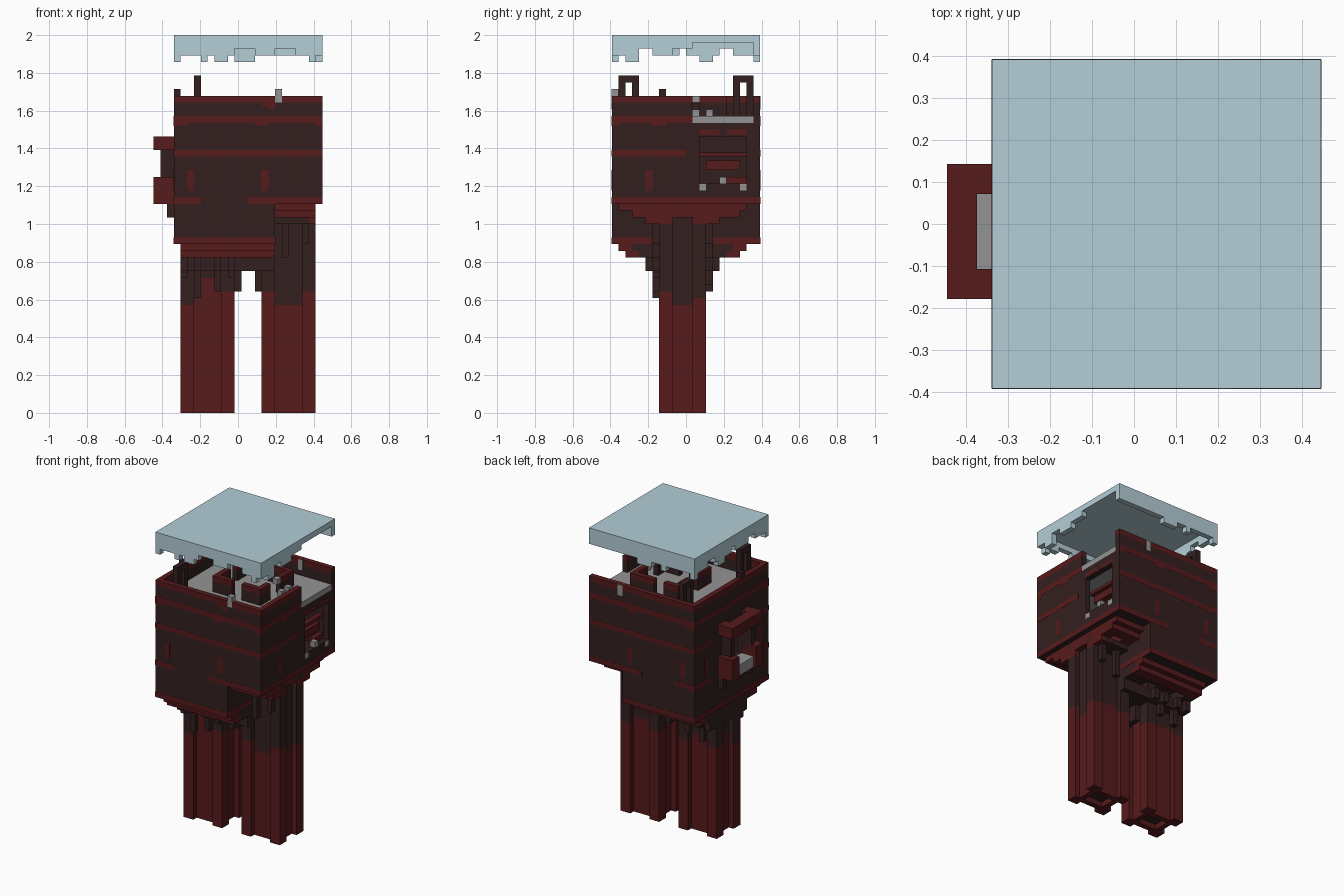
import bpy
import bmesh
from mathutils import Matrix, Vector

old_cube = bpy.data.objects.get("Cube")
if old_cube:
    bpy.data.objects.remove(old_cube, do_unlink=True)

# Everything sits on a block grid: x counted from the window side, y from the middle
UNIT = 1 / 28
CENTRE_X = 12.5
LEFT, RIGHT, STEP = 3, 25, 18
FRONT, BACK = -11, 11
GROUND, BELLY, LEDGE, ROOF, TOP = 0, 25, 31, 44, 47
PROUD = 0.03


def make_material(name, *srgb):
    linear = [((c / 255 + 0.055) / 1.055) ** 2.4 for c in srgb] + [1]
    material = bpy.data.materials.new(name)
    material.use_nodes = True
    material.diffuse_color = linear
    material.node_tree.nodes["Principled BSDF"].inputs["Base Color"].default_value = linear
    return material


dark = make_material("dark bark", 51, 31, 31)
red = make_material("deep red", 87, 27, 28)
grey = make_material("stone grey", 148, 148, 148)
pale = make_material("pale blue", 179, 205, 214)


def part(name, material, boxes):
    """One object made of grid boxes given as x, y and z ranges."""
    mesh = bpy.data.meshes.new(name)
    bm = bmesh.new()
    for x, y, z in boxes:
        low = Vector((x[0] - CENTRE_X, y[0], z[0])) * UNIT
        high = Vector((x[1] - CENTRE_X, y[1], z[1])) * UNIT
        place = Matrix.Translation((low + high) / 2) @ Matrix.Diagonal((*(high - low), 1))
        bmesh.ops.create_cube(bm, size=1, matrix=place)
    bm.to_mesh(mesh)
    bm.free()
    mesh.materials.append(material)
    obj = bpy.data.objects.new(name, mesh)
    bpy.context.collection.objects.link(obj)


def cell(start, length=1):
    return (start, start + length)


full_x, full_y = (LEFT, RIGHT), (FRONT, BACK)
inner_y = (FRONT + 1, BACK - 1)
front_row, back_row = cell(FRONT), cell(BACK - 1)
left_row, right_row = cell(LEFT), cell(RIGHT - 1)

# Front and back walls, with the lower part cut short over the outer leg
for side, row in (("front", front_row), ("back", back_row)):
    part(side + "_wall", dark, [
        (full_x, row, (LEDGE, TOP - 1)),
        ((LEFT, STEP), row, (BELLY, LEDGE)),
    ])
    part(side + "_wall_rim", red, [(full_x, row, (TOP - 1, TOP))])

# Side wall with the bay window opening
part("window_wall", dark, [
    (left_row, (FRONT + 1, -3), (BELLY, TOP - 1)),
    (left_row, (2, BACK - 1), (BELLY, TOP - 1)),
    (left_row, (-3, 2), (BELLY, 33)),
    (left_row, (-3, 2), (40, TOP - 1)),
])
part("window_wall_rim", red, [(left_row, inner_y, (TOP - 1, TOP))])

# Side wall with the broken opening at the rear
part("broken_wall", dark, [
    (right_row, (FRONT + 1, 1), (LEDGE, TOP - 1)),
    (right_row, (1, 2), (LEDGE, ROOF - 1)),
    (right_row, (9, BACK - 1), (LEDGE, ROOF - 1)),
    (right_row, (2, 9), (LEDGE, 34)),
    (right_row, (2, 9), (41, ROOF - 1)),
])
part("broken_wall_rim", red, [(right_row, (FRONT + 1, 1), (TOP - 1, TOP))])
part("lower_side_wall", dark, [(cell(STEP - 1), inner_y, (BELLY, LEDGE))])

# Floors
part("lower_floor", dark, [
    ((LEFT + 1, STEP - 1), inner_y, cell(BELLY)),
    ((STEP - 1, RIGHT - 1), inner_y, cell(LEDGE)),
])
part("roof_deck", grey, [
    ((LEFT + 1, RIGHT - 1), inner_y, (ROOF - 1, ROOF)),
    (right_row, (1, BACK - 1), (ROOF - 1, ROOF)),
])

# Bark stripes: start and end along the wall, then height range
common = [(0, 2, 42.5, 43), (2, 3, 33, 36), (0, 4, LEDGE, LEDGE + 1), (0, 22, 43, 44)]
long_stripes = common + [
    (12, 14, 42.5, 43), (21, 22, 42.5, 43), (0, 22, 38, 39),
    (11, 22, LEDGE, LEDGE + 1), (13, 14, 33, 36), (0, 15, BELLY, BELLY + 1),
]
window_stripes = common + [
    (0, 5, 38, 39), (17, 22, 38, 39), (18, 19, 33, 36),
    (17, 22, LEDGE, LEDGE + 1), (0, 22, BELLY, BELLY + 1),
]
broken_stripes = [
    (0, 12, 43, 44), (0, 1, 42.5, 43), (6, 8, 42.5, 43), (0, 11, 38, 39), (5, 6, 33, 36),
    (13, 16, 41.2, 42), (17, 20, 41.2, 42), (0, 22, LEDGE, LEDGE + 1),
]


def across(stripes, face):
    thin = (face - PROUD, face + PROUD)
    return [((LEFT + a, LEFT + b), thin, (c, d)) for a, b, c, d in stripes]


def along(stripes, face):
    thin = (face - PROUD, face + PROUD)
    return [(thin, (FRONT + a, FRONT + b), (c, d)) for a, b, c, d in stripes]


part("front_stripes", red, across(long_stripes, FRONT))
part("back_stripes", red, across(long_stripes, BACK))
part("window_wall_stripes", red, along(window_stripes, LEFT))
part("broken_wall_stripes", red, along(broken_stripes, RIGHT))
part("lower_side_stripe", red, along([(0, 22, BELLY, BELLY + 1)], STEP))

# Bay window: hood, posts, side cheeks, sill and brackets
part("window_hood", red, [
    ((0, 2), (-5, 4), (39, 41)),
    ((2, LEFT), (-5, -3), (39, 41)),
    ((2, LEFT), (2, 4), (39, 41)),
])
part("window_posts", dark, [((1, LEFT), cell(y), (33, 39)) for y in (-4, 2)])
part("window_cheeks", red, [((0, LEFT), cell(y, 2), (LEDGE, 35)) for y in (-5, 2)])
part("window_sill", grey, [((0.5, LEFT), (-3, 2), (LEDGE, 33))])
part("window_brackets", dark, [(cell(2), cell(y), (29, LEDGE)) for y in (-5, 3)])

# Remains inside the broken opening
part("opening_bars", red, [
    (cell(RIGHT - 2), (2, 9), (38, 38.6)),
    (cell(RIGHT - 2), (3, 8), (36, 37.4)),
    (cell(RIGHT - 2), (6, 9), (34, 35)),
])
part("opening_rubble", grey, [
    ((RIGHT - 1, RIGHT + PROUD), cell(y), cell(z)) for y, z in ((2, 33), (5, 34), (8, 33))
])

# Roof details: arches, stub and clips on the rim
part("roof_arches", dark, [
    box for y in (-10, 7) for box in (
        (cell(6), cell(y), (ROOF, 49)),
        (cell(6), cell(y + 2), (ROOF, 49)),
        (cell(6), cell(y, 3), cell(49)),
    )
])
part("rim_stub", dark, [(left_row, cell(-4), cell(TOP))])
for name, y, low in (("front_clip", FRONT, TOP - 1), ("back_clip", BACK - 1, TOP - 2)):
    part(name, grey, [(cell(STEP), (y - PROUD, y + 1 + PROUD), (low, low + 2))])
part("front_drip", red, across([(13, 15, 45.5, TOP - 1), (14, 15, 45, 45.5)], FRONT))

# Broken crown on the deck: dark walls with red coping
crown = [
    ((10, 14), cell(-4)), ((16, 20), cell(-4)),
    ((10, 13), cell(5)), ((15, 20), cell(5)),
    (cell(10), (-3, 0)), (cell(10), (2, 5)),
    (cell(19), (-3, -1)), (cell(19), (2, 5)),
]
part("crown_walls", dark, [(x, y, (ROOF, TOP - 1)) for x, y in crown])
part("crown_coping", red, [(x, y, (TOP - 1, TOP)) for x, y in crown])
part("crown_stones", grey, [(cell(20), cell(y), cell(ROOF)) for y in (1, 3)])
part("coping_stone", grey, [(cell(19), cell(1), cell(TOP - 1))])


# Hollow stepped collars above the legs: coloured front and back bars, side bars
def collar(name, x, top, steps, side_material):
    bars, sides = [], []
    for i, (a, b) in enumerate(steps):
        z = (top - i - 1, top - i)
        bars += [(x, cell(a, 2), z), (x, cell(b - 2, 2), z)]
        sides += [(cell(end, 2), (a + 2, b - 2), z) for end in (x[0], x[1] - 2)]
    part(name + "_bars", red, bars)
    part(name + "_sides", side_material, sides)


collar("inner_collar", (4, STEP), BELLY, [(-10, 9), (-9, 8)], dark)
collar("outer_collar", (STEP, 24), LEDGE, [(-10, 9), (-8, 8)], red)
part("outer_collar_foot", dark, [((STEP, 23), (-6, 5), (28, LEDGE - 2))])
part("outer_collar_corners", red, [(cell(23), y, (28, LEDGE - 2)) for y in ((-6, -2), (1, 5))])
part("collar_panels", grey, [
    ((7, 14), (5, 6), (BELLY - PROUD, BELLY)),
    ((20, 22), (5, 6), (LEDGE - PROUD, LEDGE)),
])


# Legs: corner pillars with recessed faces, red below and dark above
def leg(name, x, top, splits):
    pillars = [(cell(a, 2), cell(b, 2)) for a in (x, x + 6) for b in (-4, 1)]
    faces = [(cell(x + 2, 4), cell(y)) for y in (-3, 1)]
    faces += [(cell(a), (-2, 1)) for a in (x + 1, x + 6)]
    ribs = list(zip(pillars + faces, splits))
    part(name + "_lower", red, [(a, b, (GROUND, split)) for (a, b), split in ribs])
    part(name + "_upper", dark, [(a, b, (split, top)) for (a, b), split in ribs])
    part(name + "_core", dark, [(cell(x + 2, 4), (-2, 1), (1, top))])


leg("inner_leg", 4, BELLY, (16, 17, 18, 17, 20, 18, 18, 19))
leg("outer_leg", 16, LEDGE, (18, 17, 18, 17, 16, 18, 17, 16))

# Hanging roots around the leg tops
part("root_bridge", dark, [
    ((4, STEP), (-5, 4), (21, 23)),
    (cell(12), (-2, 1), (18, 21)),
    (cell(15), (-2, 1), (18, 21)),
])
part("hanging_roots", dark, [
    box for x, drop in ((4, 20), (6, 17), (9, 18), (11, 20)) for box in (
        (cell(x), cell(-5), (drop, 23)),
        (cell(x), cell(3), (drop + 1, 23)),
        (cell(x), cell(-6), (21, 23)),
        (cell(x), cell(4), (21, 23)),
    )
])
part("outer_roots", dark, [
    (cell(x), cell(y), (z, 28)) for x, z in ((19, 23), (22, 25)) for y in (-5, 3)
])

# Floating cap: slab with a ragged rim (d = drip, b = plain, g = gap, h = high gap)
rim_depth = {"d": 52, "b": 53, "g": 54, "h": 54.9}
front_rim = "dbbbdbddbgggbbbgggbbdb"
back_rim = "dbbbbbdbbdddbbbbbbbbbb"
right_rim = "dbddggbbbggghhhhhhhhhd"
left_rim = "dbbbggbbbbgbbddbggbbbd"
part("cap_slab", pale, [(full_x, full_y, (55, 56))])
part("cap_front_and_back_rim", pale, [
    (cell(LEFT + i), row, (rim_depth[c], 55))
    for row, text in ((front_row, front_rim), (back_row, back_rim))
    for i, c in enumerate(text)
])
part("cap_side_rims", pale, [
    (row, cell(FRONT + i), (rim_depth[c], 55))
    for row, text in ((left_row, left_rim), (right_row, right_rim))
    for i, c in enumerate(text) if 0 < i < len(text) - 1
])
